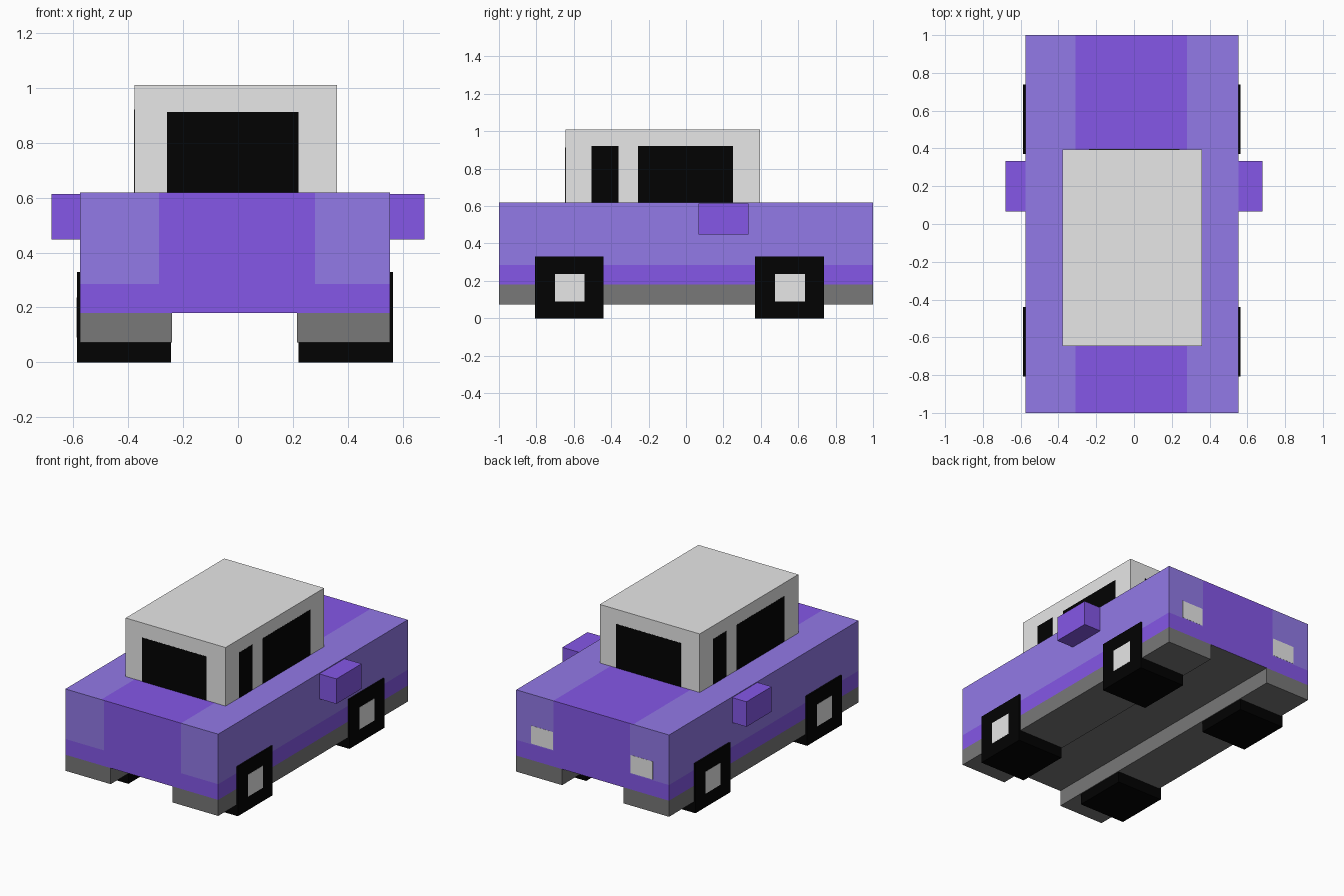
import bpy, bmesh
from mathutils import Vector

if "Cube" in bpy.data.objects:
    bpy.data.objects.remove(bpy.data.objects["Cube"])


def material(name, rgb):
    # sRGB 0-255 to linear
    lin = [((c / 255 + 0.055) / 1.055) ** 2.4 if c > 10 else c / 255 / 12.92 for c in rgb]
    m = bpy.data.materials.new(name)
    m.diffuse_color = (*lin, 1)
    m.use_nodes = True
    m.node_tree.nodes["Principled BSDF"].inputs["Base Color"].default_value = m.diffuse_color
    return m


PURPLE = material("purple", (135, 89, 235))
LILAC = material("light purple", (148, 123, 234))
GREY = material("dark grey", (120, 120, 120))
SILVER = material("light grey", (236, 236, 236))
BLACK = material("black", (2, 2, 2))


def box(name, x, y, z, *mats, paint=None):
    """Box from (min, max) ranges; paint may cut and colour its faces."""
    bm = bmesh.new()
    bmesh.ops.create_cube(bm, size=1)
    for v in bm.verts:
        v.co = [r[0] + (c + 0.5) * (r[1] - r[0]) for c, r in zip(v.co, (x, y, z))]
    bm.normal_update()
    if paint:
        paint(bm)
    me = bpy.data.meshes.new(name)
    bm.to_mesh(me)
    bm.free()
    for m in mats:
        me.materials.append(m)
    ob = bpy.data.objects.new(name, me)
    bpy.context.collection.objects.link(ob)
    return ob


def cut(bm, axis, pos, keep):
    """Cut the faces chosen by keep(face) with an axis-aligned plane."""
    faces = [f for f in bm.faces if keep(f)]
    geom = faces + list({e for f in faces for e in f.edges}) + list({v for f in faces for v in f.verts})
    co, no = Vector((0, 0, 0)), Vector((0, 0, 0))
    co[axis], no[axis] = pos, 1
    bmesh.ops.bisect_plane(bm, geom=geom, plane_co=co, plane_no=no)
    bm.normal_update()


def paint_body(bm):
    cut(bm, 2, 0.285, lambda f: abs(f.normal.z) < 0.5)
    for px in (-0.31, 0.28):
        cut(bm, 0, px, lambda f: f.normal.z > 0.5)
    for px in (-0.288, 0.28):
        cut(bm, 0, px, lambda f: abs(f.normal.y) > 0.5 and f.calc_center_median().z > 0.285)
    for f in bm.faces:
        c = f.calc_center_median()
        if f.normal.z < -0.5:
            f.material_index = 2                       # underside
        elif c.z > 0.285 and abs(c.x) > 0.3:
            f.material_index = 1                       # light outer panels


L, R = -0.575, 0.554      # body sides

# Body with painted side panels, and the two sills below it
box("body", (L, R), (-1, 1), (0.18, 0.619), PURPLE, LILAC, GREY, paint=paint_body)
box("left_sill", (L, -0.24), (-1, 1), (0.073, 0.18), GREY)
box("right_sill", (0.215, R), (-1, 1), (0.073, 0.18), GREY)

# Mirrors
box("left_mirror", (-0.68, L), (0.067, 0.333), (0.447, 0.614), PURPLE)
box("right_mirror", (R, 0.68), (0.067, 0.333), (0.447, 0.614), PURPLE)

# Cabin and window plates (the far sides are turned by 180 degrees)
CX, CY, T = (-0.378, 0.36), (-0.645, 0.395), 0.001
box("cabin", CX, CY, (0.619, 1.01), SILVER)
box("front_window", (-0.258, 0.22), (CY[0] - T, CY[0]), (0.619, 0.912), BLACK)
box("back_window", (-0.238, 0.24), (CY[1], CY[1] + T), (0.619, 0.912), BLACK)
for size, a, b in (("small", -0.505, -0.362), ("large", -0.257, 0.25)):
    box(f"right_{size}_window", (CX[1], CX[1] + T), (a, b), (0.619, 0.922), BLACK)
    turned = (sum(CY) - b, sum(CY) - a)
    box(f"left_{size}_window", (CX[0] - T, CX[0]), turned, (0.619, 0.922), BLACK)

# Square wheels with hub plates
for end, y0, y1 in (("front", -0.807, -0.44), ("back", 0.37, 0.739)):
    hub = (y0 + 0.106, y1 - 0.104)
    box(f"{end}_left_wheel", (-0.587, -0.245), (y0, y1), (0, 0.33), BLACK)
    box(f"{end}_right_wheel", (0.22, 0.564), (y0, y1), (0, 0.33), BLACK)
    box(f"{end}_left_hub", (-0.587 - T, -0.587), hub, (0.09, 0.237), SILVER)
    box(f"{end}_right_hub", (0.564, 0.564 + T), hub, (0.09, 0.237), SILVER)

# Back lights
box("left_back_light", (-0.455, -0.29), (1, 1 + T), (0.29, 0.41), SILVER)
box("right_back_light", (0.283, 0.443), (1, 1 + T), (0.29, 0.41), SILVER)
